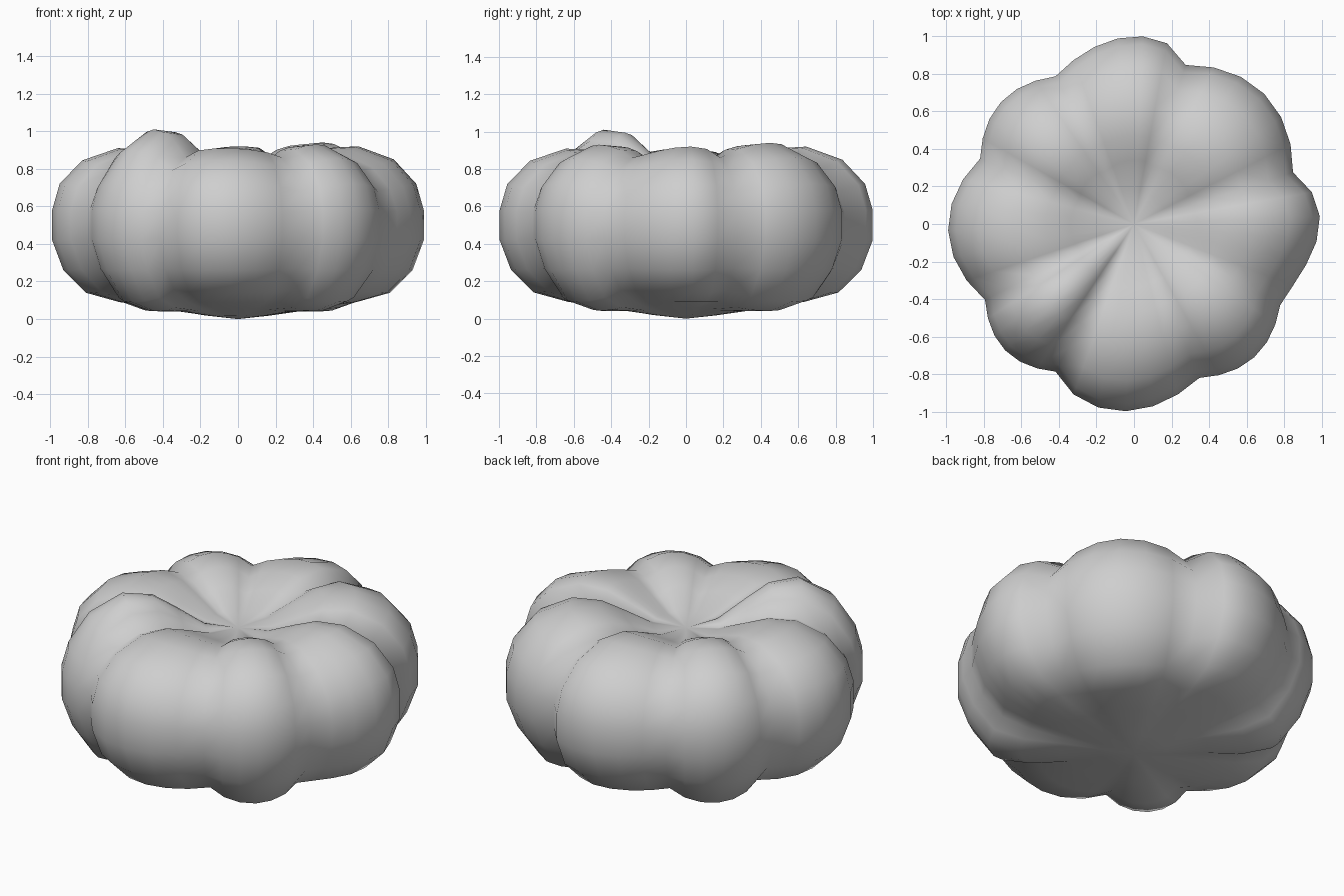
import bpy, bmesh, math

cube = bpy.data.objects.get("Cube")
if cube:
    bpy.data.objects.remove(cube)

# One plain grey
grey = bpy.data.materials.new("plain_grey")
grey.use_nodes = True
colour = (0.62, 0.62, 0.62, 1)
grey.diffuse_color = colour
grey.node_tree.nodes["Principled BSDF"].inputs["Base Color"].default_value = colour

# Matching (radius, height) profiles along a lobe crest and along a crease
crest = [(.18, .02), (.4, .06), (.63, .09), (.81, .14), (.93, .26), (.99, .42), (.99, .58),
         (.95, .72), (.83, .85), (.64, .92), (.47, .91), (.34, .86), (.18, .79)]
crease = [(.18, .02), (.38, .05), (.57, .09), (.72, .15), (.83, .27), (.89, .43), (.89, .57),
          (.85, .68), (.75, .79), (.6, .86), (.45, .86), (.32, .82), (.18, .78)]
FLOOR = 0.77     # height of the sunken middle
STEPS = 6        # faces across each lobe

# Lobes anticlockwise from +x: starting crease angle, crest reach, top height, skew
lobes = [(-29, 1.0, .92, 1.6), (18, .99, .94, 1), (72, 1.01, .92, .68), (118, .97, .93, 1),
         (157, 1.0, .91, 1), (207, .97, 1.01, 1), (242, 1.01, .91, .82), (293, .965, .93, 1)]


def lobe_ring(index, step):
    """Points from bottom to top on one upright slice of a lobe."""
    start, reach, top, skew = lobes[index]
    end = lobes[(index + 1) % len(lobes)][0]
    end += 360 if end < start else 0
    t = step / STEPS
    angle = math.radians(start + (end - start) * t)
    bulge = math.sin(math.pi * t ** skew)
    lift = max(0, bulge) ** .7             # tops are rounder than sides
    points = []
    for (r1, z1), (r0, z0) in zip(crest, crease):
        r1 *= 1 + (reach - 1) * r1
        if z1 > FLOOR:
            z1 = FLOOR + (z1 - FLOOR) * (top - FLOOR) / (.92 - FLOOR)
        if z1 < .2 and index % 2:          # diagonal lobes hang lower
            z1 -= .05 * min(1, r1 / .63) ** 2
        r = r0 + (r1 - r0) * bulge
        z = z0 + (z1 - z0) * lift
        points.append((r * math.cos(angle), r * math.sin(angle), z))
    return points


# Lobed body
bm = bmesh.new()
slices = [[bm.verts.new(p) for p in lobe_ring(i, s)]
          for i in range(len(lobes)) for s in range(STEPS)]
bottom = bm.verts.new((0, 0, 0))
middle = bm.verts.new((0, 0, FLOOR))
for a, b in zip(slices, slices[1:] + slices[:1]):
    for k in range(len(crest) - 1):
        bm.faces.new((a[k], b[k], b[k + 1], a[k + 1]))
    bm.faces.new((bottom, b[0], a[0]))
    bm.faces.new((middle, a[-1], b[-1]))
bmesh.ops.recalc_face_normals(bm, faces=bm.faces)
for face in bm.faces:
    face.smooth = True
mesh = bpy.data.meshes.new("lobed_body")
bm.to_mesh(mesh)
bm.free()
mesh.materials.append(grey)
body = bpy.data.objects.new("lobed_body", mesh)
bpy.context.collection.objects.link(body)
